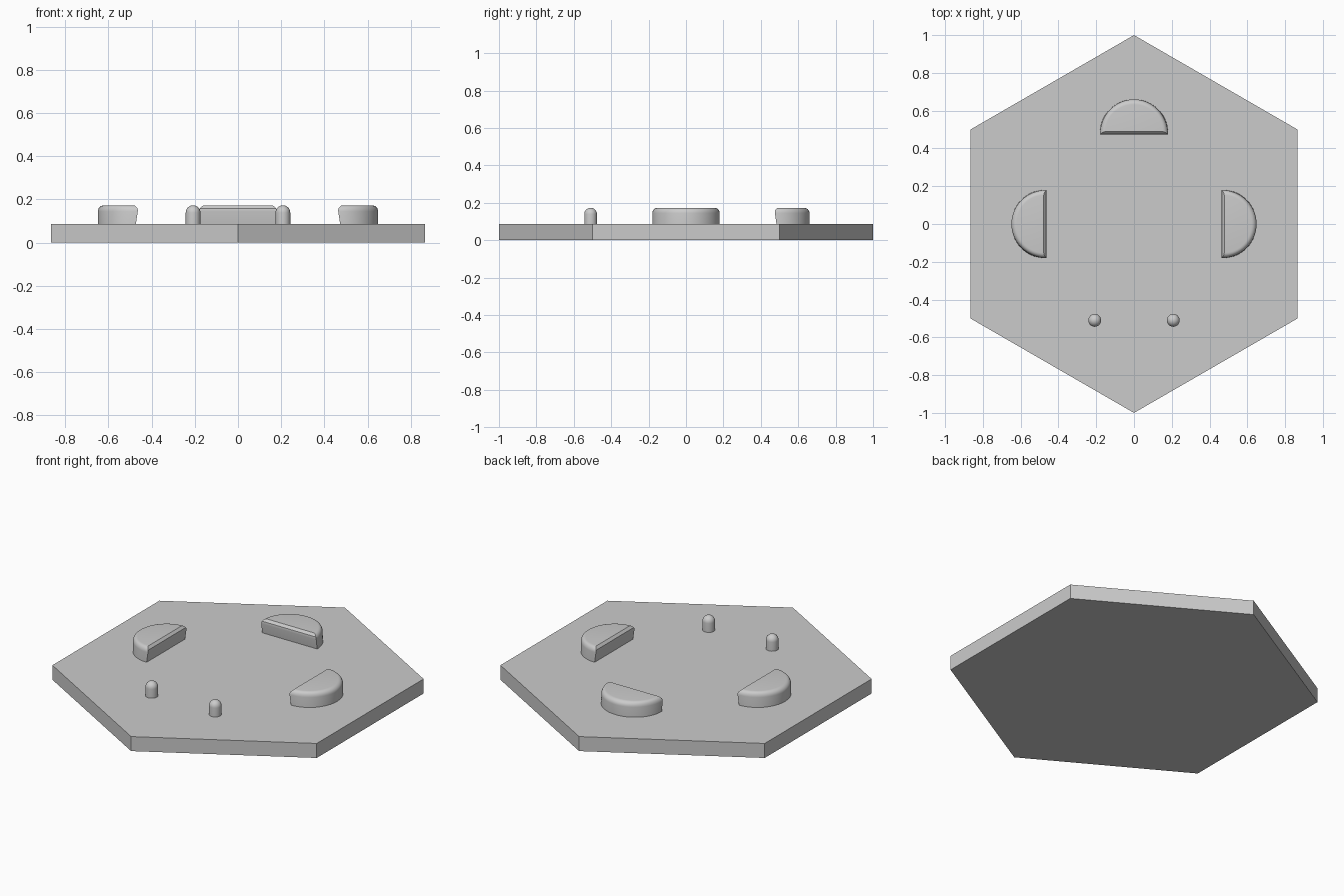
import bpy, bmesh
from math import pi, sin, cos, radians

cube = bpy.data.objects.get("Cube")
if cube:
    bpy.data.objects.remove(cube)

BASE_H, TOP = 0.086, 0.173

grey = bpy.data.materials.new("plain grey")
grey.use_nodes = True
colour = (0.6, 0.6, 0.6, 1)
grey.diffuse_color = colour
grey.node_tree.nodes["Principled BSDF"].inputs["Base Color"].default_value = colour


def make_object(name, bm, location=(0, 0, 0), turn=0, smooth=False):
    bmesh.ops.recalc_face_normals(bm, faces=bm.faces)
    mesh = bpy.data.meshes.new(name)
    bm.to_mesh(mesh)
    bm.free()
    mesh.materials.append(grey)
    obj = bpy.data.objects.new(name, mesh)
    bpy.context.collection.objects.link(obj)
    obj.location = location
    obj.rotation_euler.z = turn
    if smooth:
        bpy.ops.object.select_all(action="DESELECT")
        obj.select_set(True)
        bpy.context.view_layer.objects.active = obj
        bpy.ops.object.shade_smooth_by_angle(angle=radians(30))
    return obj


def loft(rings):
    """Closed solid through equal-length rings of points."""
    bm = bmesh.new()
    loops = [[bm.verts.new(p) for p in ring] for ring in rings]
    n = len(loops[0])
    for a, b in zip(loops, loops[1:]):
        for i in range(n):
            j = (i + 1) % n
            bm.faces.new((a[i], a[j], b[j], b[i]))
    bm.faces.new(loops[0][::-1])
    bm.faces.new(loops[-1])
    return bm


# Hexagonal base plate with points to front and back
make_object("hexagon_base", loft([
    [(sin(k * pi / 3), cos(k * pi / 3), z) for k in range(6)]
    for z in (0, BASE_H)]))


# Half-round block: rounded top rim, slightly overhanging flat face
def half_round(name, location, turn):
    radius, fillet, steps = 0.18, 0.028, 6
    levels = [(BASE_H, radius, 0.004)]
    for k in range(steps + 1):
        a = k / steps * pi / 2
        z = TOP - fillet + fillet * sin(a)
        r = radius - fillet * (1 - cos(a))
        lean = max(0, (z - 0.158) / (TOP - 0.158))
        levels.append((z, r, -0.005 + 0.014 * lean))
    rings = []
    for z, r, flat in levels:
        rings.append([(r * cos(t), flat + (r - flat) * sin(t), z)
                      for t in (pi * i / 32 for i in range(33))])
    make_object(name, loft(rings), location, turn, smooth=True)


half_round("back_half_round", (0, 0.48, 0), 0)
half_round("left_half_round", (0.469, 0, 0), -pi / 2)
half_round("right_half_round", (-0.469, 0, 0), pi / 2)


# Round-topped pegs near the front
def peg(name, x):
    radius, steps = 0.034, 8
    levels = [(BASE_H, radius)]
    for k in range(steps):
        a = k / steps * pi / 2
        levels.append((TOP - radius + radius * sin(a), radius * cos(a)))
    levels.append((TOP, 0.001))
    rings = [[(r * cos(i * pi / 12), r * sin(i * pi / 12), z) for i in range(24)]
             for z, r in levels]
    make_object(name, loft(rings), (x, -0.51, 0), smooth=True)


for side, x in (("left", 0.208), ("right", -0.208)):
    peg(side + "_peg", x)
